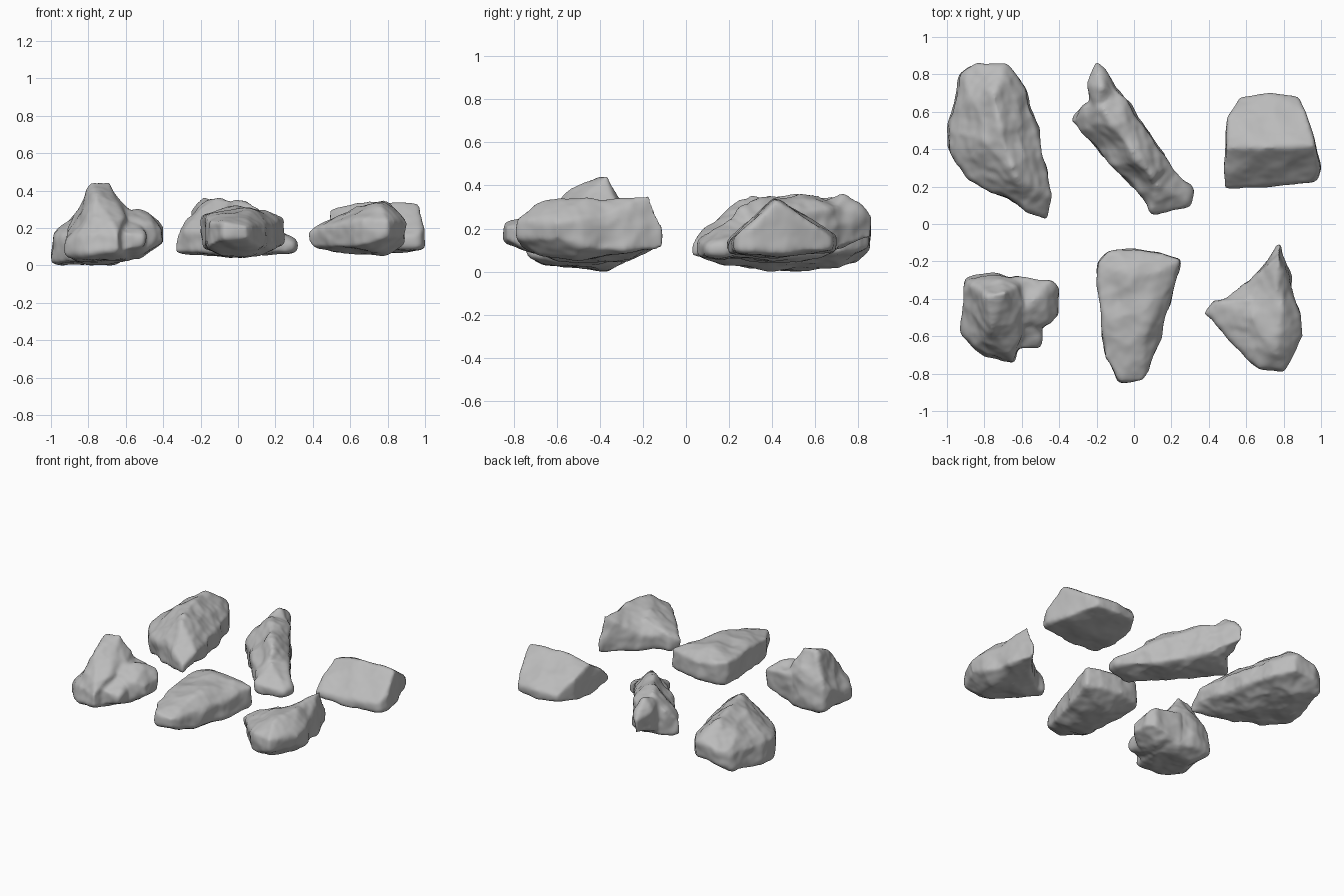
import bpy
import bmesh
from mathutils import Vector, noise

VOXEL = 0.012      # surface resolution
ROUNDING = 5       # smoothing passes that wear down the edges

default_cube = bpy.data.objects.get("Cube")
if default_cube:
    bpy.data.objects.remove(default_cube, do_unlink=True)

stone = bpy.data.materials.new("stone_grey")
stone.use_nodes = True
stone.diffuse_color = (0.5, 0.5, 0.5, 1)
shader = stone.node_tree.nodes["Principled BSDF"]
shader.inputs["Base Color"].default_value = (0.5, 0.5, 0.5, 1)
shader.inputs["Roughness"].default_value = 0.9


def add_chunk(bm, columns):
    """Convex chunk around vertical columns given as x, y, low z, high z."""
    verts = []
    for x, y, low, high in columns:
        verts.append(bm.verts.new((x, y, low)))
        if high > low:
            verts.append(bm.verts.new((x, y, high)))
    bmesh.ops.convex_hull(bm, input=verts)
    loose = [v for v in bm.verts if not v.link_faces]
    bmesh.ops.delete(bm, geom=loose, context='VERTS')


def bounds(points):
    low = Vector([min(p[i] for p in points) for i in range(3)])
    high = Vector([max(p[i] for p in points) for i in range(3)])
    return low, high


def weather(bm, seed, strength):
    """Wear the edges, then scoop shallow chips and add fine roughness."""
    for _ in range(ROUNDING):
        bmesh.ops.smooth_vert(bm, verts=bm.verts, factor=0.5,
                              use_axis_x=True, use_axis_y=True, use_axis_z=True)
    bm.normal_update()
    shift = Vector((seed, seed * 2, -seed))
    moves = []
    for v in bm.verts:
        chips = noise.voronoi(v.co * 6 + shift)[0][0] - 0.4
        swell = noise.noise(v.co * 7 + shift)
        grain = noise.noise(v.co * 22 + shift)
        moves.append(v.normal * strength * (chips + 0.5 * swell + 0.15 * grain))
    for v, move in zip(bm.verts, moves):
        v.co += move
    bmesh.ops.smooth_vert(bm, verts=bm.verts, factor=0.5,
                          use_axis_x=True, use_axis_y=True, use_axis_z=True)


def add_rock(name, chunks, seed, strength=0.03):
    # Rough block: fuse the chunks into one skin
    bm = bmesh.new()
    for columns in chunks:
        add_chunk(bm, columns)
    bmesh.ops.recalc_face_normals(bm, faces=bm.faces)
    low, high = bounds([v.co for v in bm.verts])
    mesh = bpy.data.meshes.new(name)
    bm.to_mesh(mesh)
    bm.free()
    rock = bpy.data.objects.new(name, mesh)
    bpy.context.collection.objects.link(rock)
    remesh = rock.modifiers.new("skin", 'REMESH')
    remesh.mode = 'VOXEL'
    remesh.voxel_size = VOXEL
    graph = bpy.context.evaluated_depsgraph_get()
    skin = bpy.data.meshes.new_from_object(rock.evaluated_get(graph))
    rock.modifiers.clear()

    # Weathered surface, fitted back to the size of the block
    bm = bmesh.new()
    bm.from_mesh(skin)
    weather(bm, seed, strength)
    now_low, now_high = bounds([v.co for v in bm.verts])
    for v in bm.verts:
        for i in range(3):
            t = (v.co[i] - now_low[i]) / (now_high[i] - now_low[i])
            v.co[i] = low[i] + t * (high[i] - low[i])
    bm.to_mesh(skin)
    bm.free()
    skin.name = name
    rock.data = skin
    skin.materials.clear()
    skin.materials.append(stone)
    skin.shade_smooth()


# Large ridged boulder at the back right
ridge_body = [
    (-.84, .86, .1, .2), (-.68, .86, .1, .22), (-.58, .74, .08, .2),
    (-.5, .45, .08, .2), (-.44, .14, .1, .18), (-.46, .03, .07, .13),
    (-.56, .07, .06, .18), (-.7, .2, .04, .2), (-.88, .25, .01, .14),
    (-1, .42, .01, .16), (-.97, .65, .02, .17), (-.93, .79, .05, .17),
    (-.75, .7, .02, .35), (-.7, .45, 0, .36), (-.63, .25, .03, .33)]
add_rock("ridged_boulder", [ridge_body], 3)

# Long leaning slab at the back centre
slab_body = [
    (-.33, .54, .06, .16), (-.27, .62, .06, .25), (-.12, .32, .05, .17),
    (.08, .12, .06, .15), (.2, .3, .06, .19), (.05, .52, .06, .26),
    (-.08, .7, .08, .3), (-.16, .6, .05, .35), (0, .37, .04, .34),
    (.11, .24, .04, .3)]
slab_back = [
    (-.2, .86, .15, .24), (-.25, .72, .12, .28), (-.17, .72, .1, .36),
    (-.07, .68, .09, .3), (-.22, .58, .07, .3), (-.08, .5, .07, .25)]
slab_foot = [
    (.1, .05, .06, .13), (.18, .06, .05, .13), (.29, .09, .06, .1),
    (.32, .1, .07, .1), (.31, .19, .07, .12), (.21, .29, .06, .19),
    (.07, .15, .06, .17), (.13, .2, .05, .25)]
add_rock("leaning_slab", [slab_body, slab_back, slab_foot], 8)

# Smooth wedge at the back left
wedge_body = [
    (.48, .19, .1, .14), (.75, .2, .08, .13), (.98, .23, .09, .16),
    (1, .3, .09, .2), (.48, .4, .07, .31), (.72, .41, .06, .34),
    (.97, .42, .08, .33), (.49, .57, .09, .25), (.56, .68, .1, .15),
    (.73, .7, .09, .16), (.88, .68, .1, .15), (.92, .6, .09, .22)]
add_rock("wedge_rock", [wedge_body], 15, 0.014)

# Peaked block with side lobes at the front right
peak_body = [
    (-.91, -.29, .06, .2), (-.75, -.26, .04, .25), (-.61, -.31, .04, .28),
    (-.9, -.44, .06, .2), (-.93, -.58, .05, .12), (-.8, -.7, .06, .17),
    (-.65, -.74, .08, .16), (-.62, -.62, .04, .24), (-.79, -.38, 0, .43),
    (-.7, -.36, 0, .44), (-.77, -.56, .02, .36), (-.59, -.45, .02, .28)]
peak_lobe = [
    (-.65, -.28, .06, .26), (-.45, -.29, .1, .24), (-.4, -.35, .12, .2),
    (-.41, -.48, .12, .19), (-.5, -.54, .08, .22), (-.65, -.52, .03, .28),
    (-.54, -.4, .03, .29)]
peak_toe = [
    (-.51, -.56, .09, .17), (-.51, -.65, .1, .15), (-.63, -.67, .07, .18),
    (-.66, -.5, .03, .26), (-.55, -.5, .05, .24)]
add_rock("peaked_block", [peak_body, peak_lobe, peak_toe], 21)

# Tapered flat-topped stone at the front centre
taper_body = [
    (-.2, -.21, .1, .27), (-.14, -.15, .1, .27), (0, -.13, .12, .24),
    (.25, -.19, .12, .26), (.21, -.36, .09, .23), (.12, -.68, .1, .18),
    (.05, -.85, .14, .21), (-.08, -.84, .14, .23), (-.16, -.72, .1, .24),
    (-.18, -.42, .08, .27), (-.03, -.28, .04, .32), (.12, -.26, .05, .31),
    (.06, -.6, .05, .29), (-.08, -.6, .05, .29)]
add_rock("tapered_stone", [taper_body], 34, 0.022)

# Pointed shard at the front left
shard_body = [
    (.4, -.48, .09, .18), (.5, -.6, .09, .2), (.67, -.77, .1, .24),
    (.8, -.79, .14, .23), (.9, -.6, .14, .22), (.87, -.42, .1, .24),
    (.66, -.28, .08, .2), (.8, -.3, .08, .3), (.76, -.67, .06, .32),
    (.79, -.45, .06, .33), (.63, -.5, .05, .3)]
shard_tip = [
    (.78, -.11, .1, .18), (.78, -.17, .09, .35), (.71, -.22, .09, .21),
    (.84, -.28, .09, .2), (.76, -.42, .06, .32), (.86, -.42, .1, .24),
    (.6, -.34, .08, .2)]
shard_corner = [
    (.38, -.48, .11, .17), (.43, -.42, .09, .2), (.46, -.54, .09, .2),
    (.62, -.4, .07, .28), (.6, -.56, .06, .28)]
add_rock("pointed_shard", [shard_body, shard_tip, shard_corner], 47, 0.025)
